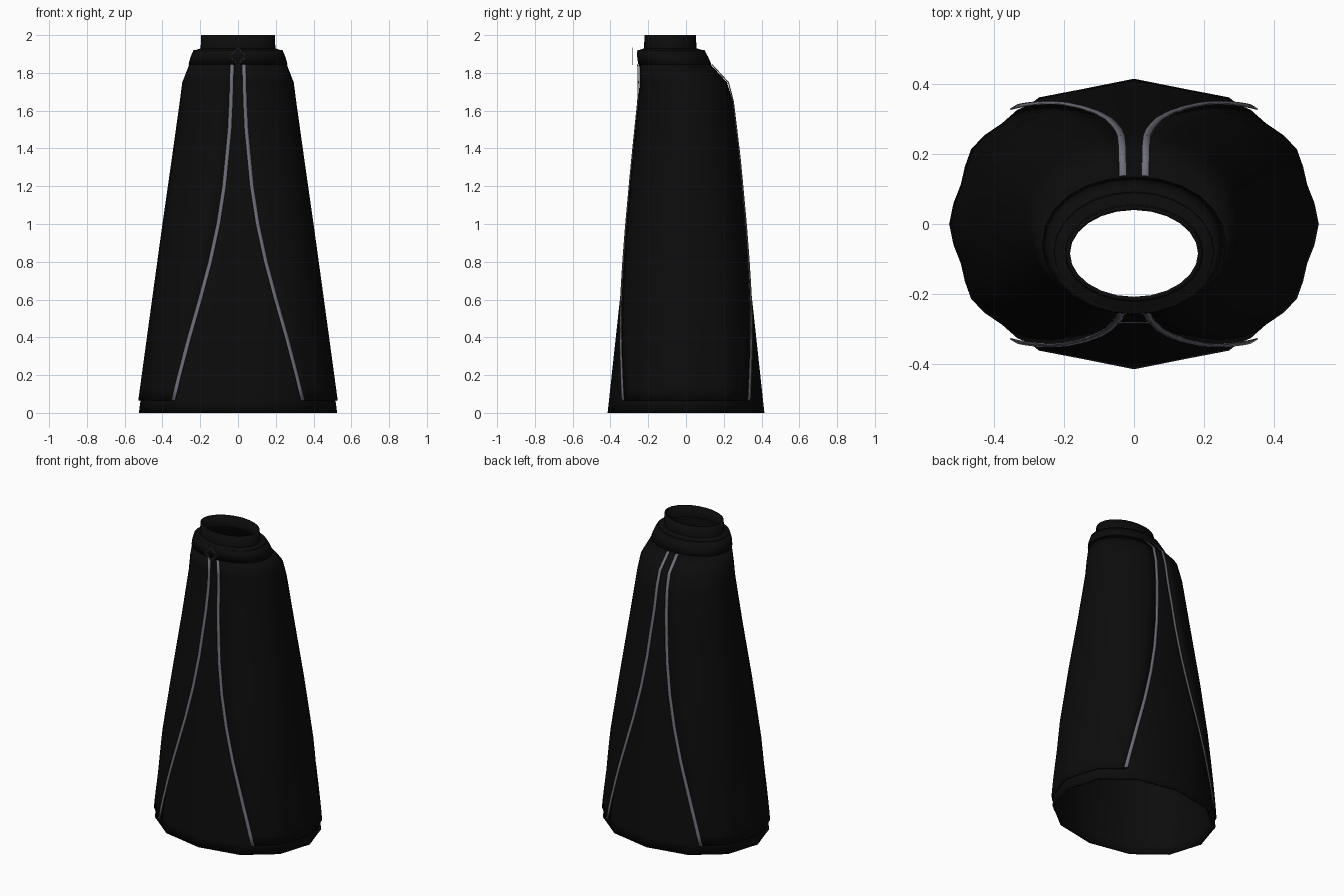
import bpy, bmesh, math

if "Cube" in bpy.data.objects:
    bpy.data.objects.remove(bpy.data.objects["Cube"])


def material(name, rgb):
    m = bpy.data.materials.new(name)
    m.diffuse_color = (*rgb, 1)
    m.use_nodes = True
    m.node_tree.nodes["Principled BSDF"].inputs["Base Color"].default_value = m.diffuse_color
    return m


BLACK = material("black cloth", (0.0035, 0.0035, 0.0035))
GREY = material("grey trim", (0.16, 0.16, 0.20))

# Garment sections: height, half width, front y, back y, squareness
RINGS = [(0, .525, -.415, .415, 2.1), (.6, .443, -.35, .35, 2.5),
         (1.0, .388, -.31, .31, 2.4), (1.35, .338, -.275, .275, 2.2),
         (1.65, .296, -.243, .238, 2.1), (1.75, .289, -.24, .212, 2.1),
         (1.85, .25, -.243, .12, 2.1), (1.92, .228, -.25, .09, 2.0),
         (1.93, .198, -.222, .056, 2.0), (2.0, .195, -.22, .052, 2.0)]
# Trim line: height, distance from the middle
TRIM = [(.065, .334), (.2, .302), (.4, .25), (.6, .194), (.8, .142), (1.0, .1),
        (1.2, .07), (1.5, .042), (1.65, .035), (1.845, .03)]
HEIGHTS = [.065, .13, .2, .3, .4, .5, .6, .7, .8, .9, 1.0, 1.1, 1.2, 1.35,
           1.5, 1.65, 1.75, 1.845]


def lookup(table, z):
    for a, b in zip(table, table[1:]):
        if z <= b[0]:
            f = (z - a[0]) / (b[0] - a[0])
            return [p + (q - p) * f for p, q in zip(a[1:], b[1:])]
    return list(table[-1][1:])


def surface(t, z, offset=0.0, folds=True):
    """Point on the garment at angle t and height z, with folds toward the hem."""
    hx, yf, yb, n = lookup(RINGS, z)
    k = 1
    if folds:
        k -= .018 * max(0, 1 - z / 0.9) * (1 - math.cos(12 * t))
    c, s = math.cos(t), math.sin(t)
    x = math.copysign(abs(c) ** (2 / n), c) * (hx + offset) * k
    y = math.copysign(abs(s) ** (2 / n), s) * ((yb - yf) / 2 + offset) * k
    return (x, y + (yf + yb) / 2, z)


def angle_at(x, z):
    """Angle at which the garment has the given x."""
    hx, _, _, n = lookup(RINGS, z)
    return math.acos(min(1, (x / hx) ** (n / 2)))


def loft(name, grids, mat, closed, thickness):
    """Skin one or more grids of points and thicken them inward."""
    bm = bmesh.new()
    for rows in grids:
        vs = [[bm.verts.new(p) for p in r] for r in rows]
        w = len(vs[0])
        for a, b in zip(vs, vs[1:]):
            for i in range(w if closed else w - 1):
                j = (i + 1) % w
                bm.faces.new((a[i], a[j], b[j], b[i]))
    # turn faces away from the central axis
    bm.normal_update()
    for f in bm.faces:
        c = f.calc_center_median()
        if f.normal.x * c.x + f.normal.y * (c.y + .04) < 0:
            f.normal_flip()
    me = bpy.data.meshes.new(name)
    bm.to_mesh(me)
    bm.free()
    me.materials.append(mat)
    ob = bpy.data.objects.new(name, me)
    bpy.context.collection.objects.link(ob)
    mod = ob.modifiers.new("thickness", 'SOLIDIFY')
    mod.thickness = thickness
    mod.offset = -1
    bpy.context.view_layer.objects.active = ob
    ob.select_set(True)
    bpy.ops.object.shade_smooth_by_angle(angle=math.radians(35))
    ob.select_set(False)
    return ob


def mirrored(rows):
    return [[(-x, y, z) for x, y, z in r] for r in rows]


CIRCLE = [i * math.tau / 24 for i in range(24)]

# Inner robe with neck opening, down to the ground
robe_z = [0] + HEIGHTS[:-1] + [1.85, 1.92, 1.93, 2.0]
loft("robe", [[[surface(t, z) for t in CIRCLE] for z in robe_z]], BLACK, True, .012)

# Side mantles, wrapping each side from front trim to back trim
side = []
for z in HEIGHTS:
    t0 = angle_at(lookup(TRIM, z)[0], z)
    side.append([surface(-t0 + 2 * t0 * i / 14, z, .012 if z < 1.7 else .006)
                 for i in range(15)])
loft("side_mantles", [side, mirrored(side)], BLACK, False, .006)

# Shoulder collar band
band = [[surface(t, z, o) for t in CIRCLE]
        for z, o in ((1.845, .01), (1.885, .012), (1.92, .008))]
loft("collar_band", [band], BLACK, True, .015)

# Grey edge trims on front and back
grids = []
for sign in (-1, 1):
    rows = []
    for z in HEIGHTS:
        x = lookup(TRIM, z)[0]
        rows.append([surface(sign * angle_at(x + d, z), z, .016, False)
                     for d in (-.010, .010)])
    grids += [rows, mirrored(rows)]
loft("edge_trims", grids, GREY, False, .004)


# Clasp at the throat: thin ring with a four-pointed outline
def wire(name, radius):
    cu = bpy.data.curves.new(name, 'CURVE')
    cu.dimensions = '3D'
    cu.bevel_depth = .0025
    cu.bevel_resolution = 1
    sp = cu.splines.new('POLY')
    sp.points.add(31)
    for i, p in enumerate(sp.points):
        t = i * math.tau / 32
        p.co = (radius(t) * math.cos(t), -.282, 1.887 + .9 * radius(t) * math.sin(t), 1)
    sp.use_cyclic_u = True
    cu.materials.append(GREY)
    ob = bpy.data.objects.new(name, cu)
    bpy.context.collection.objects.link(ob)


wire("clasp_ring", lambda t: .034)
wire("clasp_points", lambda t: .036 + .013 * math.cos(4 * t))
